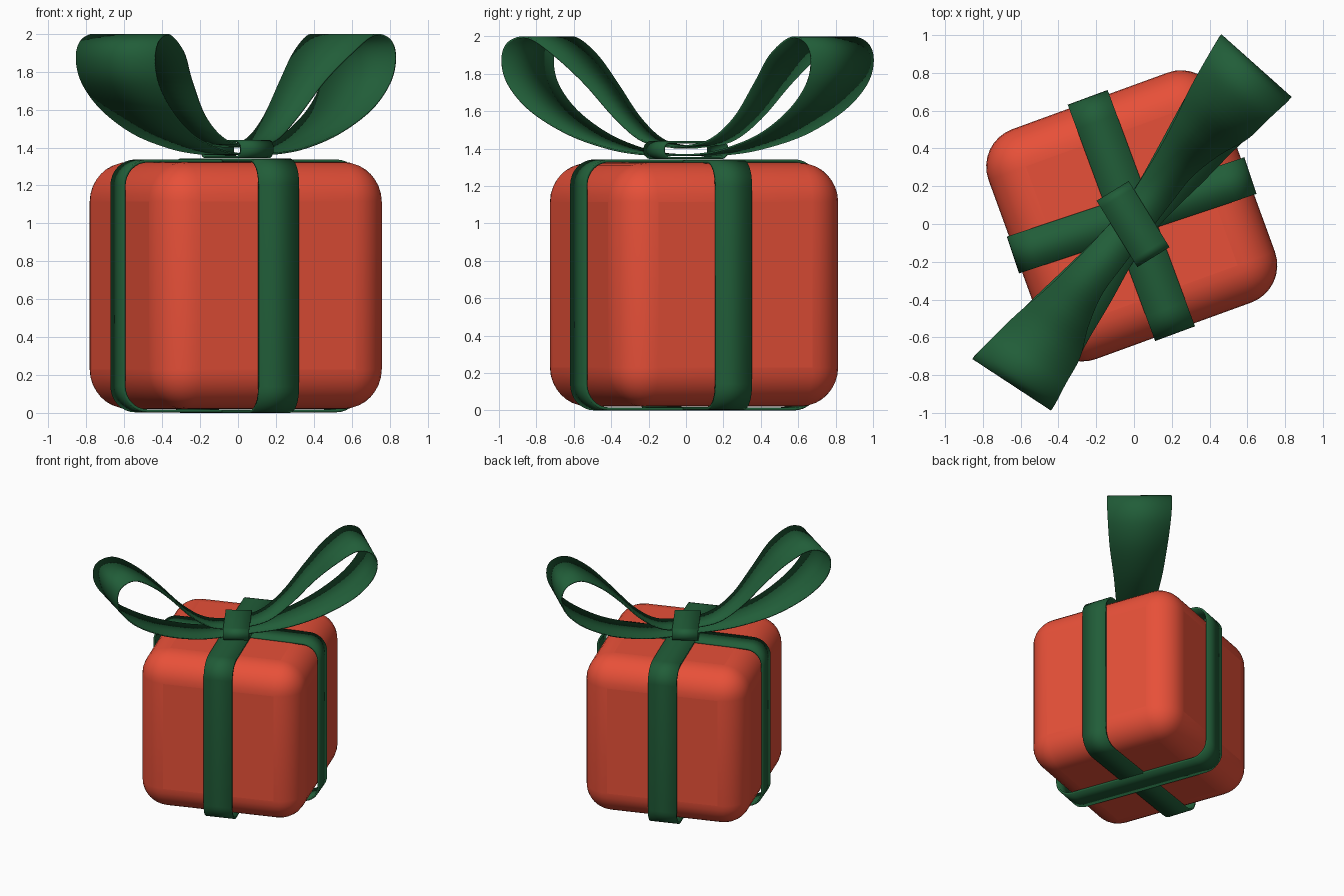
import bpy
from math import sin, cos, pi, radians
from mathutils import Vector, Matrix

if "Cube" in bpy.data.objects:
    bpy.data.objects.remove(bpy.data.objects["Cube"])


def material(name, color):
    m = bpy.data.materials.new(name)
    m.diffuse_color = color
    m.use_nodes = True
    m.node_tree.nodes["Principled BSDF"].inputs["Base Color"].default_value = m.diffuse_color
    return m


RED = material("red_paper", (0.80, 0.08, 0.04, 1))
GREEN = material("green_ribbon", (0.015, 0.11, 0.04, 1))


def smooth(ob, angle=40):
    bpy.ops.object.select_all(action='DESELECT')
    bpy.context.view_layer.objects.active = ob
    ob.select_set(True)
    bpy.ops.object.shade_smooth_by_angle(angle=radians(angle))


def ribbon(name, pairs, closed, thickness, matrix):
    """Strip between pairs of edge points, thickened."""
    n = len(pairs)
    verts = [matrix @ Vector(p) for pair in pairs for p in pair]
    faces = [(2 * i, 2 * i + 1, 2 * ((i + 1) % n) + 1, 2 * ((i + 1) % n))
             for i in range(n if closed else n - 1)]
    me = bpy.data.meshes.new(name)
    me.from_pydata(verts, [], faces)
    me.materials.append(GREEN)
    ob = bpy.data.objects.new(name, me)
    bpy.context.collection.objects.link(ob)
    mod = ob.modifiers.new("thickness", 'SOLIDIFY')
    mod.thickness = thickness
    mod.offset = 0
    smooth(ob)
    return ob


def wrap(name, hx, hz, r, width, thickness, matrix):
    """Rounded rectangular loop in the local xz plane."""
    pairs = []
    for k, (sx, sz) in enumerate([(1, 1), (-1, 1), (-1, -1), (1, -1)]):
        for j in range(9):
            a = (k + j / 8) * pi / 2
            x = sx * (hx - r) + r * cos(a)
            z = sz * (hz - r) + r * sin(a)
            pairs.append(((x, -width / 2, z), (x, width / 2, z)))
    return ribbon(name, pairs, True, thickness, matrix)


def spline(points, steps=6):
    """Catmull-Rom curve through the points."""
    p = [Vector(q) for q in points]
    p = [2 * p[0] - p[1]] + p + [2 * p[-1] - p[-2]]
    out = []
    for i in range(1, len(p) - 2):
        a, b, c, d = p[i - 1:i + 3]
        for s in range(steps):
            t = s / steps
            out.append(0.5 * (2 * b + (c - a) * t + (2 * a - 5 * b + 4 * c - d) * t ** 2
                              + (3 * b - a - 3 * c + d) * t ** 3))
    return out + [p[-2]]


def turn(x, y, z, degrees):
    return Matrix.Translation((x, y, z)) @ Matrix.Rotation(radians(degrees), 4, 'Z')


# Soft rounded box
bpy.ops.mesh.primitive_cube_add(size=1, location=(-0.012, 0.043, 0.672),
                                rotation=(0, 0, radians(20)))
box = bpy.context.object
box.name = "gift_box"
box.scale = (1.295, 1.295, 1.305)
bpy.ops.object.transform_apply(location=False, rotation=False, scale=True)
bevel = box.modifiers.new("round", 'BEVEL')
bevel.width = 0.21
bevel.segments = 8
box.data.materials.append(RED)
smooth(box)

# Two ribbons crossing around the box
wrap("side_band", 0.655, 0.659, 0.13, 0.205, 0.016, turn(-0.012, 0.046, 0.67, 18.5))
wrap("front_band", 0.659, 0.663, 0.13, 0.225, 0.016, turn(-0.014, 0.045, 0.671, 110.3))

# Bow loops: distance out, height, then both edge offsets
path = [(0.00, 1.365, -0.10, 0.10), (0.20, 1.37, -0.12, 0.12), (0.40, 1.40, -0.15, 0.15),
        (0.65, 1.475, -0.19, 0.18), (0.88, 1.60, -0.22, 0.22), (1.02, 1.74, -0.24, 0.24),
        (1.06, 1.87, -0.248, 0.248), (1.02, 1.965, -0.245, 0.245), (0.90, 1.992, -0.23, 0.225),
        (0.74, 1.90, -0.205, 0.20), (0.58, 1.75, -0.17, 0.135), (0.40, 1.56, -0.14, 0.09),
        (0.22, 1.44, -0.12, 0.085), (0.00, 1.405, -0.10, 0.085)]
for name, side in (("bow_loop_right", 1), ("bow_loop_left", -1)):
    pairs = []
    for u, z, v0, v1 in (tuple(Vector(q)) for q in spline([p for p in path])):
        pairs.append(tuple((side * u * (1 - 0.07 * v), -v, z) for v in (v0, v1)))
    ribbon(name, pairs, False, 0.01, turn(0, -0.006, 0, 52.5))

# Knot band around the middle of the bow
wrap("bow_knot", 0.2, 0.042, 0.04, 0.2, 0.012, turn(-0.005, 0, 1.392, -58.4))
